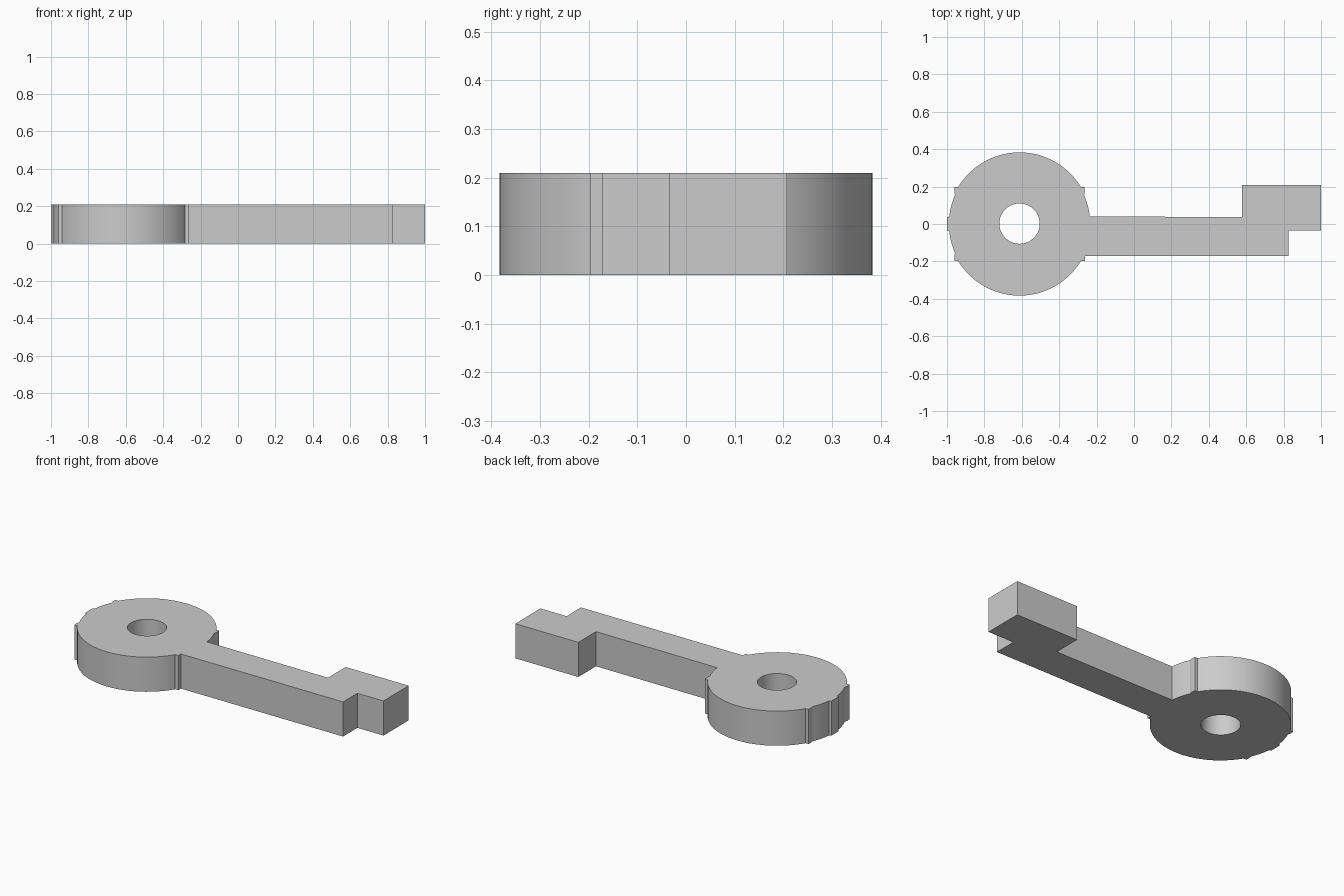
import bpy
import bmesh
from math import cos, sin, radians, tau

cube = bpy.data.objects.get("Cube")
if cube:
    bpy.data.objects.remove(cube, do_unlink=True)

HEIGHT = 0.21
CX = -0.612            # centre of the ring head
BOW_R = 0.383
HOLE_R = 0.108

grey = bpy.data.materials.new("plain_grey")
grey.use_nodes = True
colour = (0.6, 0.6, 0.6, 1)
grey.diffuse_color = colour
grey.node_tree.nodes["Principled BSDF"].inputs["Base Color"].default_value = colour


def arc(start, end, steps, r):
    """Points on an arc about the ring centre, angles in degrees."""
    angles = [radians(start + (end - start) * i / steps) for i in range(steps + 1)]
    return [(r * cos(a), r * sin(a)) for a in angles]


# One quarter of the ring rim, with its small step at the side
side = arc(6, 24, 4, 0.378)
step = [(0.349, 0.175), (0.347, 0.197), (0.328, 0.197)]
crown = arc(32, 90, 12, BOW_R)
quarter = side + step + crown

# Whole rim, counter-clockwise from the upper to the lower side of the shaft
upper_left = [(-x, y) for x, y in reversed(quarter[:-1])]
tab = [(-0.388, 0.036), (-0.388, -0.034)]
lower_left = [(-x, -y) for x, y in quarter]
lower_right = [(x, -y) for x, y in reversed(step + crown[:-1])]
rim = quarter + upper_left + tab + lower_left + lower_right
outline = [(CX + x, y) for x, y in rim]

# Shaft and the offset bit at its end
outline += [(0.825, -0.172), (0.825, -0.034), (1, -0.034),
            (1, 0.208), (0.577, 0.208), (0.577, 0.038)]
hole = [(CX + x, y + 0.002) for x, y in arc(0, 360, 40, HOLE_R)[:-1]]
# The shaft's lower side runs level into the rim
corner = outline.index((0.825, -0.172))
outline[corner - 1] = (-0.262, -0.197)
outline.insert(corner, (-0.262, -0.172))

# Fill the profile around the hole and extrude it
bm = bmesh.new()
edges = []
for loop in (outline, hole):
    verts = [bm.verts.new((x, y, 0)) for x, y in loop]
    edges += [bm.edges.new((v, verts[i - 1])) for i, v in enumerate(verts)]
bmesh.ops.triangle_fill(bm, edges=edges, use_beauty=True, use_dissolve=False)
result = bmesh.ops.extrude_face_region(bm, geom=bm.faces[:])
top = [v for v in result["geom"] if isinstance(v, bmesh.types.BMVert)]
bmesh.ops.translate(bm, verts=top, vec=(0, 0, HEIGHT))
bmesh.ops.recalc_face_normals(bm, faces=bm.faces[:])

mesh = bpy.data.meshes.new("key_body")
bm.to_mesh(mesh)
bm.free()
mesh.materials.append(grey)
key = bpy.data.objects.new("key_body", mesh)
bpy.context.collection.objects.link(key)

for obj in bpy.context.selected_objects:
    obj.select_set(False)
bpy.context.view_layer.objects.active = key
key.select_set(True)
bpy.ops.object.shade_smooth_by_angle(angle=radians(25))
